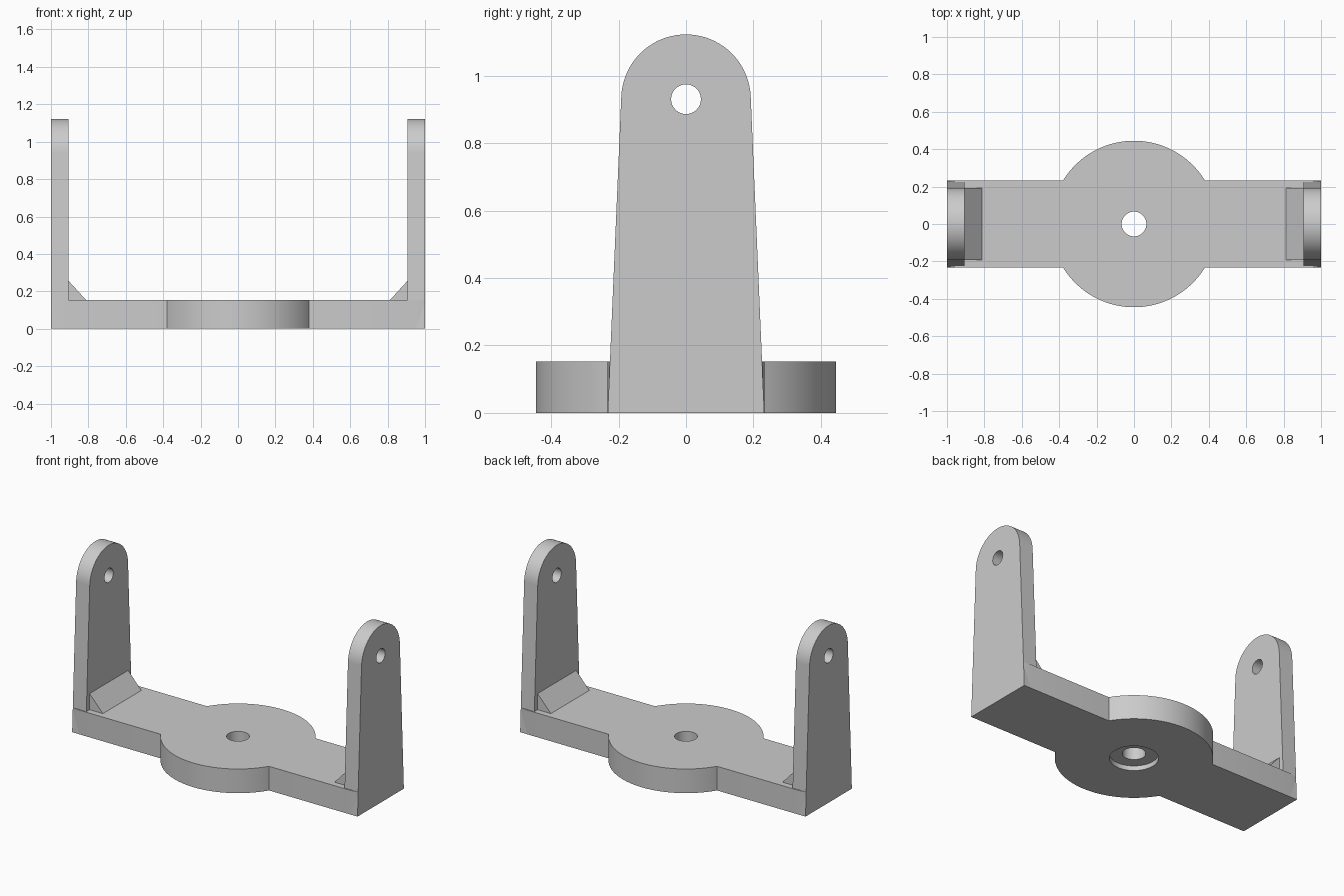
import bpy, bmesh
from math import sin, cos, pi, asin, radians
from mathutils import Matrix

cube = bpy.data.objects.get("Cube")
if cube:
    bpy.data.objects.remove(cube, do_unlink=True)

GREY = (0.6, 0.6, 0.6, 1)
mat = bpy.data.materials.new("plain grey")
mat.use_nodes = True
mat.diffuse_color = GREY
mat.node_tree.nodes["Principled BSDF"].inputs["Base Color"].default_value = GREY

BAR_T, BAR_W = 0.153, 0.232
DISC_R = 0.445
ARM_T, ARM_R, PIVOT_Z = 0.095, 0.192, 0.93


def prism(name, outline, depth, axes):
    """Extrude a 2D outline by depth; axes maps (u, v, w) to a position."""
    bm = bmesh.new()
    face = bm.faces.new([bm.verts.new(axes(u, v, 0)) for u, v in outline])
    ring = bmesh.ops.extrude_face_region(bm, geom=[face])
    top = [g for g in ring["geom"] if isinstance(g, bmesh.types.BMVert)]
    for i, v in enumerate(top):
        v.co += axes(0, 0, depth) - axes(0, 0, 0)
    bmesh.ops.recalc_face_normals(bm, faces=bm.faces)
    me = bpy.data.meshes.new(name)
    bm.to_mesh(me)
    bm.free()
    me.materials.append(mat)
    ob = bpy.data.objects.new(name, me)
    bpy.context.collection.objects.link(ob)
    return ob


def activate(ob):
    bpy.ops.object.select_all(action="DESELECT")
    ob.select_set(True)
    bpy.context.view_layer.objects.active = ob


def drill(ob, radius, depth, location, rotation=(0, 0, 0)):
    """Cut a round hole and discard the cutter."""
    bpy.ops.mesh.primitive_cylinder_add(vertices=64, radius=radius, depth=depth,
                                        location=location, rotation=rotation)
    cutter = bpy.context.object
    cutter.data.materials.append(mat)
    cutter.hide_render = True
    mod = ob.modifiers.new("hole", "BOOLEAN")
    mod.operation, mod.solver, mod.object = "DIFFERENCE", "EXACT", cutter
    activate(ob)
    bpy.ops.object.modifier_apply(modifier=mod.name)
    bpy.data.objects.remove(cutter, do_unlink=True)


def smooth(ob):
    activate(ob)
    bpy.ops.object.shade_smooth_by_angle(angle=radians(30))


def arc(radius, start, end, steps, centre=0):
    angles = [start + (end - start) * i / steps for i in range(steps + 1)]
    return [(radius * cos(a), centre + radius * sin(a)) for a in angles]


def flat(u, v, w):
    return Matrix.Translation((u, v, w)).translation


# Base: bar with slightly narrowed ends and a round hub in the middle
a = asin(BAR_W / DISC_R)
half = [(0.999, 0.226), (0.95, BAR_W)] + arc(DISC_R, a, pi - a, 48) \
    + [(-0.95, BAR_W), (-0.999, 0.226)]
base = prism("base", half + [(-x, -y) for x, y in half], BAR_T, flat)
drill(base, 0.066, 1, (0, 0, 0))
drill(base, 0.138, 0.06, (0, 0, 0))  # recess under the hub
smooth(base)

# Upright arms and their corner braces, mirrored left and right
arm_outline = [(BAR_W, 0)] + arc(ARM_R, 0.04, pi - 0.04, 40, PIVOT_Z) + [(-BAR_W, 0)]
brace_outline = [(0.9, BAR_T - 0.01), (0.9, 0.255), (0.807, BAR_T), (0.807, BAR_T - 0.01)]
for side, s in (("left", 1), ("right", -1)):
    arm = prism(side + "_arm", arm_outline, ARM_T,
                lambda u, v, w: flat(s * (1 - w), u, v))
    drill(arm, 0.044, 0.4, (s * (1 - ARM_T / 2), 0, PIVOT_Z), (0, pi / 2, 0))
    smooth(arm)
    prism(side + "_brace", [(x + 0.005, z) for x, z in brace_outline], 0.386,
          lambda u, v, w: flat(s * u, w - 0.193, v))
